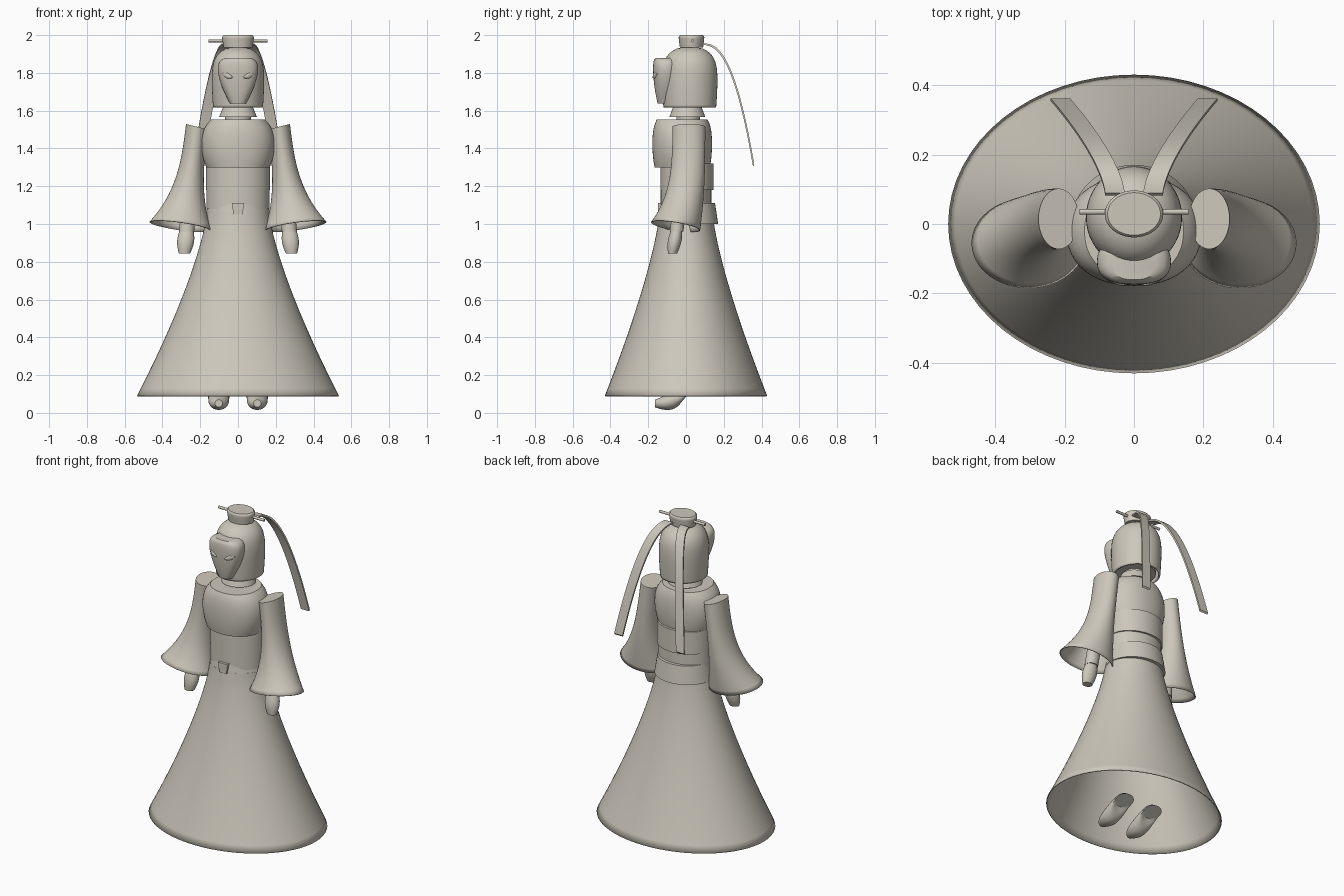
import bpy, bmesh
from math import sin, cos, pi, copysign, radians
from mathutils import Vector

cube = bpy.data.objects.get("Cube")
if cube:
    bpy.data.objects.remove(cube)

clay = bpy.data.materials.new("warm_grey_clay")
clay.use_nodes = True
colour = (0.61, 0.575, 0.5, 1)
clay.diffuse_color = colour
clay.node_tree.nodes["Principled BSDF"].inputs["Base Color"].default_value = colour


def mix(start, end, t):
    return start + (end - start) * t


def loft(name, section, steps=1, sides=48, power=2, phase=0, open_start=False, open_end=False, wall=0):
    """Skin the rings that section(t) gives as centre, first half axis and second half axis."""
    bm = bmesh.new()
    rings = []
    for step in range(steps + 1):
        centre, across, along = map(Vector, section(step / steps))
        ring = []
        for i in range(sides):
            angle = 2 * pi * i / sides + phase
            x, y = (copysign(abs(w) ** (2 / power), w) for w in (cos(angle), sin(angle)))
            ring.append(bm.verts.new(centre + across * x + along * y))
        rings.append(ring)
    for low, high in zip(rings, rings[1:]):
        for i in range(sides):
            bm.faces.new((low[i - 1], low[i], high[i], high[i - 1]))
    if not open_start:
        bm.faces.new(rings[0])
    if not open_end:
        bm.faces.new(rings[-1])
    bmesh.ops.recalc_face_normals(bm, faces=bm.faces)
    mesh = bpy.data.meshes.new(name)
    bm.to_mesh(mesh)
    bm.free()
    mesh.materials.append(clay)
    part = bpy.data.objects.new(name, mesh)
    bpy.context.collection.objects.link(part)
    if wall:
        part.modifiers.new("wall", "SOLIDIFY").thickness = wall
    bpy.ops.object.select_all(action="DESELECT")
    part.select_set(True)
    bpy.context.view_layer.objects.active = part
    bpy.ops.object.shade_smooth_by_angle(angle=radians(35))


def body(name, low, high, width, depth, y=0, shape=lambda t: 1, flat=1, **options):
    """Upright part: an oval scaled by shape(t) from its low end to its high end."""
    def section(t):
        scale = shape(t)
        return (0, y, mix(low, high, t)), (width * scale, 0, 0), (0, depth * scale ** flat, 0)
    loft(name, section, **options)


# Long flared skirt, open at the hem
body("skirt", 0.09, 1.06, 0.535, 0.43, shape=lambda t: mix(0.31, 1, (1 - t) ** 1.35), flat=0.95,
     steps=24, sides=64, open_start=True, wall=0.006)

# Waist wraps and sash
body("hip_band", 1, 1.11, 0.178, 0.16, 0.01, lambda t: 1 - t / 10)
body("lower_sash", 1.08, 1.18, 0.167, 0.134)
body("waist_sash", 1.18, 1.32, 0.17, 0.141, 0.005)
loft("sash_knot", lambda t: ((0, -0.138, mix(1.05, 1.11, t)), (mix(0.035, 0.045, t), 0, 0), (0, 0.016, 0)),
     sides=4, phase=pi / 4)

# Bodice and neck
body("bodice", 1.3, 1.552, 0.195, 0.158, -0.02,
     lambda t: (1 - 0.14 * (1 - 2 * t) ** 2) * (1 - 0.15 * t ** 8), flat=0.5, steps=16, power=2.2)
body("neck", 1.53, 1.65, 0.068, 0.062, 0.012)
body("collar", 1.567, 1.617, 0.1, 0.095, 0.007, lambda t: 1 - t / 5)

# Head, cap of hair and face
body("head", 1.63, 1.85, 0.115, 0.12, 0.01)
body("hair", 1.618, 1.94, 0.139, 0.147, 0.02,
     lambda t: (1 - 0.06 * (1 - t) ** 3) * (1.02 - t ** 6) ** 0.5, steps=28, open_start=True, wall=0.01)
body("face", 1.638, 1.88, 0.103, 0.065, -0.108,
     lambda t: (0.4 + 0.6 * sin(1.9 * t)) * (1.2 - t ** 12) ** 0.25, flat=0.5, steps=24, power=2.5)

# Topknot with hairpin
body("topknot", 1.935, 2, 0.087, 0.07, 0.029,
     lambda t: mix(0.88, 1, t) * (1 - t ** 12 / 8), steps=12)
loft("hairpin", lambda t: ((mix(-0.157, 0.157, t), 0.035, 1.97), (0, 0.008, 0), (0, 0, 0.008)), sides=12)

for side, s in (("left", 1), ("right", -1)):
    # Almond eye following the curve of the face
    def eye(t):
        centre = (s * mix(0.028, 0.088, t), mix(-0.17, -0.145, t * t), mix(1.776, 1.796, t))
        return centre, (0, 0.008, 0), (0, 0, 0.002 + 0.013 * sin(pi * t))

    # Ribbon arching back and down from the topknot
    def ribbon(t):
        centre = (s * mix(0.055, 0.212, t ** 1.5), mix(0.085, 0.358, t), mix(1.952, 1.31, t ** 2.5))
        return centre, (0.04, 0, 0), (0, 0.005, 0.006)

    # Bell sleeve, closed at the shoulder and open at the wrist
    def sleeve(t):
        flare = t ** 3
        width, depth = mix(0.058, 0.164, flare), mix(0.087, 0.13, flare)
        centre = (s * (0.217 + 0.065 * t + 0.022 * flare), mix(0.015, -0.055, flare), mix(1.515, 0.988, t))
        return centre, (s * width, 0, width * mix(0.25, 0.14, t)), (0, depth, -depth * flare / 6)

    # Forearm and mitten hand
    def arm(t):
        return (s * mix(0.23, 0.272, t), mix(0.01, -0.05, t), mix(1.45, 0.96, t)), (0.04, 0, 0), (0, 0.036, 0)

    def hand(t):
        width = mix(0.036, 0.03, t) + 0.012 * sin(pi * t)
        return (s * mix(0.272, 0.283, t), mix(-0.05, -0.071, t), mix(0.968, 0.845, t)), (width, 0, 0), (0, width * 0.8, 0)

    # Slipper, turning from the ankle opening to the blunt toe
    def foot(t):
        height = 0.02 + 0.033 * sin(pi * t ** 0.7)
        centre = (s * 0.102, mix(0.04, -0.165, t), height + 0.005 + 0.085 * (1 - t) ** 3 + 0.025 * t ** 3)
        return centre, (0.02 + 0.036 * cos(pi / 2 * t ** 3), 0, 0), (0, 0.045 * (1 - t) ** 2, height)

    loft(side + "_eye", eye, steps=12, sides=16)
    loft(side + "_ribbon", ribbon, steps=24, sides=4, phase=pi / 4)
    loft(side + "_sleeve", sleeve, steps=24, open_end=True, wall=0.005)
    loft(side + "_arm", arm, sides=24)
    loft(side + "_hand", hand, steps=8, sides=24)
    loft(side + "_foot", foot, steps=12, sides=24)
